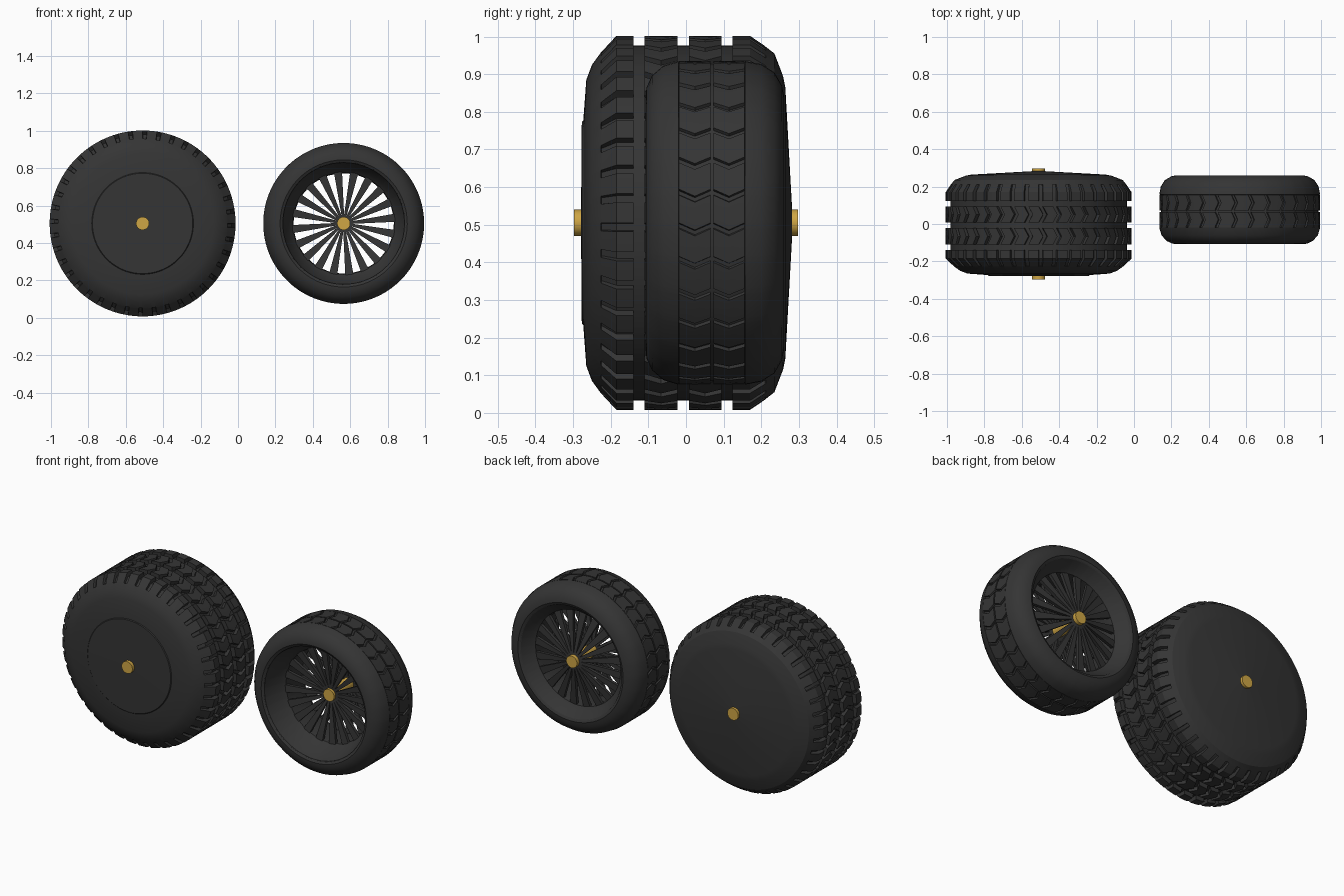
import bpy, bmesh
from math import sin, cos, pi, radians

if "Cube" in bpy.data.objects:
    bpy.data.objects.remove(bpy.data.objects["Cube"])

CZ = 0.505
BIG_X, SMALL_X = -0.51, 0.565


def material(name, color):
    m = bpy.data.materials.new(name)
    m.diffuse_color = (*color, 1)
    m.use_nodes = True
    m.node_tree.nodes["Principled BSDF"].inputs["Base Color"].default_value = m.diffuse_color
    return m


RUBBER = material("dark_rubber", (0.035, 0.035, 0.035))
GOLD = material("gold", (0.62, 0.38, 0.06))


def finish(bm, name, mat, smooth=30):
    bmesh.ops.recalc_face_normals(bm, faces=bm.faces)
    me = bpy.data.meshes.new(name)
    bm.to_mesh(me)
    bm.free()
    me.materials.append(mat)
    ob = bpy.data.objects.new(name, me)
    bpy.context.collection.objects.link(ob)
    bpy.context.view_layer.objects.active = ob
    ob.select_set(True)
    bpy.ops.object.shade_smooth_by_angle(angle=radians(smooth))
    ob.select_set(False)
    return ob


def treaded_lathe(name, cx, columns, teeth, lug, closed=False):
    """Spin (y, lug radius, gap radius, arc shift) columns; radius alternates per tooth."""
    steps = [(0, 1), (lug / 2, 1), (lug, 1), (lug + 0.03, 0), (0.97, 0)]
    bm = bmesh.new()
    rings = []
    for col in columns:
        y, rl = col[:2]
        rg = col[2] if len(col) > 2 else rl
        shift = col[3] if len(col) > 3 else 0
        ring = []
        for i in range(teeth):
            for f, is_lug in steps:
                a = 2 * pi * (i + f) / teeth + shift / 0.46
                r = rl if is_lug else rg
                ring.append(bm.verts.new((cx + r * cos(a), y, CZ + r * sin(a))))
        rings.append(ring)
    pairs = list(zip(rings, rings[1:]))
    if closed:
        pairs.append((rings[-1], rings[0]))
    n = len(rings[0])
    for a, b in pairs:
        for i in range(n):
            j = (i + 1) % n
            bm.faces.new((a[i], a[j], b[j], b[i]))
    return finish(bm, name, RUBBER)


def axle(name, cx, y0, y1, r=0.035):
    bm = bmesh.new()
    rings = [[bm.verts.new((cx + r * cos(2 * pi * i / 32), y, CZ + r * sin(2 * pi * i / 32)))
              for i in range(32)] for y in (y0, y1)]
    for i in range(32):
        j = (i + 1) % 32
        bm.faces.new((rings[0][i], rings[0][j], rings[1][j], rings[1][i]))
    for ring in rings:
        bm.faces.new(ring)
    finish(bm, name, GOLD)


def spokes(name, cx, y_in, y_out, count=20):
    """Fan of tapered blades from the hub to the rim."""
    bm = bmesh.new()
    for k in range(count):
        a = 2 * pi * (k + 0.35) / count
        v = []
        for r, w, y in ((0.03, 0.006, y_in), (0.28, 0.022, y_out)):
            for s, d in ((-1, -1), (1, -1), (1, 1), (-1, 1)):
                t = s * w
                v.append(bm.verts.new((cx + r * cos(a) - t * sin(a), y + d * 0.009,
                                       CZ + r * sin(a) + t * cos(a))))
        for i in range(4):
            j = (i + 1) % 4
            bm.faces.new((v[i], v[j], v[j + 4], v[i + 4]))
        bm.faces.new(v[:4])
        bm.faces.new(v[4:])
    finish(bm, name, RUBBER)


def chevron_rib(y0, y1, rl, rg, floor, drop):
    ym = (y0 + y1) / 2
    return [(y0, floor, floor), (y0, rl, rg), (ym, rl, rg, -drop), (y1, rl, rg), (y1, floor, floor)]


# Large wheel: solid sides, shoulder lugs, two chevron ribs
big = [(-0.279, 0.02), (-0.277, 0.268), (-0.273, 0.272), (-0.265, 0.38), (-0.25, 0.42),
       (-0.226, 0.453), (-0.224, 0.455, 0.44), (-0.185, 0.497, 0.475), (-0.14, 0.497, 0.475),
       (-0.14, 0.472)]
big += chevron_rib(-0.11, -0.022, 0.497, 0.475, 0.472, 0.022)
big += chevron_rib(0.008, 0.094, 0.497, 0.475, 0.472, 0.022)
big += [(0.124, 0.472), (0.124, 0.497, 0.475), (0.17, 0.497, 0.475), (0.21, 0.47, 0.455),
        (0.212, 0.468), (0.235, 0.45), (0.258, 0.39), (0.264, 0.36), (0.283, 0.02)]
treaded_lathe("large_tyre", BIG_X, big, 40, 0.70)
axle("large_axle", BIG_X, -0.297, 0.297)

# Small wheel tyre: rounded shoulders with a shallow chevron band
small = [(-0.098, 0.325), (-0.107, 0.34), (-0.105, 0.36), (-0.09, 0.392), (-0.06, 0.418),
         (-0.02, 0.43)]
small += chevron_rib(-0.018, 0.065, 0.43, 0.421, 0.421, 0.02)
small += chevron_rib(0.073, 0.155, 0.43, 0.421, 0.421, 0.02)
small += [(0.157, 0.43), (0.2, 0.422), (0.235, 0.40), (0.255, 0.365), (0.26, 0.34), (0.253, 0.325)]
treaded_lathe("small_tyre", SMALL_X, small, 30, 0.82)

# Small wheel rim: dished barrel between the two openings
rim = [(-0.1, 0.328), (0.0, 0.295), (0.025, 0.272), (0.06, 0.268), (0.16, 0.268),
       (0.19, 0.275), (0.205, 0.295), (0.255, 0.328)]
treaded_lathe("small_rim", SMALL_X, rim, 20, 0.5)
spokes("front_spokes", SMALL_X, 0.055, 0.03)
spokes("back_spokes", SMALL_X, 0.22, 0.18)
axle("small_axle", SMALL_X, 0.03, 0.25)
